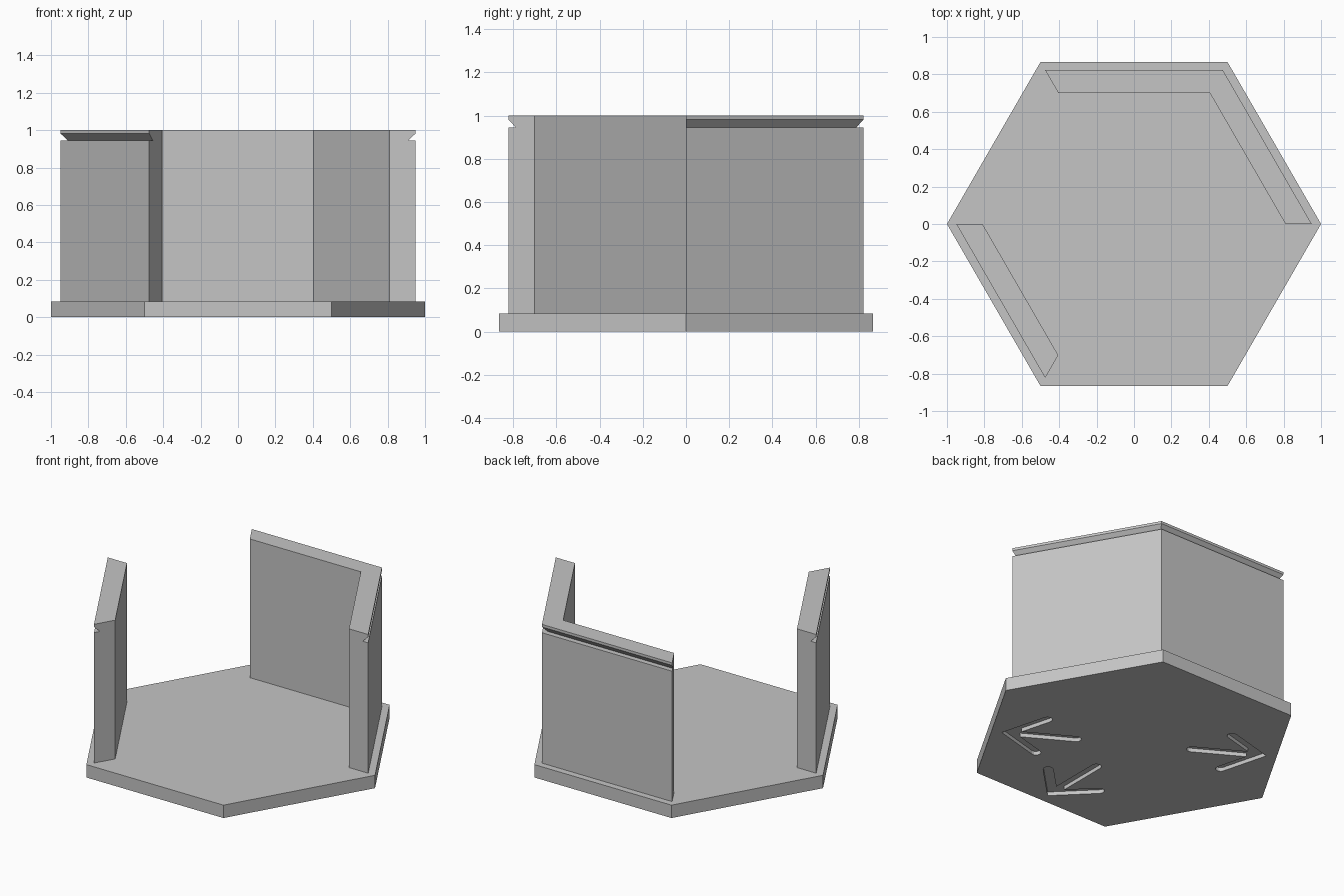
import bpy
import bmesh
from math import cos, sin, pi, radians, sqrt
from mathutils import Matrix, Vector

cube = bpy.data.objects.get("Cube")
if cube:
    bpy.data.objects.remove(cube, do_unlink=True)

BASE_TOP = 0.085

grey = bpy.data.materials.new("plain_grey")
grey.use_nodes = True
colour = (0.56, 0.56, 0.56, 1)
grey.diffuse_color = colour
for node in grey.node_tree.nodes:
    if node.type == 'BSDF_PRINCIPLED':
        node.inputs["Base Color"].default_value = colour


def finish(name, bm):
    bmesh.ops.recalc_face_normals(bm, faces=bm.faces[:])
    mesh = bpy.data.meshes.new(name)
    bm.to_mesh(mesh)
    bm.free()
    mesh.materials.append(grey)
    obj = bpy.data.objects.new(name, mesh)
    bpy.context.collection.objects.link(obj)
    return obj


def prism(name, outline, low, high, turn=0.0):
    """Extrude a flat outline between two heights, turned about z."""
    bm = bmesh.new()
    face = bm.faces.new([bm.verts.new((x, y, low)) for x, y in outline])
    top = bmesh.ops.extrude_face_region(bm, geom=[face])["geom"]
    moved = [g for g in top if isinstance(g, bmesh.types.BMVert)]
    bmesh.ops.translate(bm, verts=moved, vec=(0, 0, high - low))
    bmesh.ops.rotate(bm, verts=bm.verts[:], cent=(0, 0, 0),
                     matrix=Matrix.Rotation(turn, 3, 'Z'))
    return finish(name, bm)


def wall(name, degrees):
    """Sweep the grooved wall section around the given hexagon corners."""
    section = [(0.81, 0.08), (0.95, 0.08), (0.95, 0.945), (0.91, 0.945),
               (0.95, 0.983), (0.95, 1.0), (0.81, 1.0)]
    bm = bmesh.new()
    rings = [[bm.verts.new((r * cos(radians(d)), r * sin(radians(d)), z))
              for r, z in section] for d in degrees]
    n = len(section)
    for a, b in zip(rings, rings[1:]):
        for i in range(n):
            j = (i + 1) % n
            bm.faces.new((a[i], a[j], b[j], b[i]))
    bm.faces.new(rings[0])
    bm.faces.new(rings[-1])
    return finish(name, bm)


def arc(centre, radius, start, end, steps=6):
    return [(centre[0] + radius * cos(start + (end - start) * i / steps),
             centre[1] + radius * sin(start + (end - start) * i / steps))
            for i in range(steps + 1)]


def arrow_outline(half=0.03, corner=0.76, barb=0.2, tail=0.35):
    """Round-ended arrow along +x, mirrored about its shaft."""
    mitre = half * sqrt(2)
    upper = [(corner + mitre, 0)]
    upper += arc((corner - barb, barb), half, pi / 4, 5 * pi / 4)
    upper += [(corner - mitre - half, half)]
    upper += arc((tail, 0), half, pi / 2, pi, 4)
    return upper + [(x, -y) for x, y in reversed(upper[1:-1])]


# Hexagonal base plate
hexagon = [(cos(i * pi / 3), sin(i * pi / 3)) for i in range(6)]
base = prism("base_plate", hexagon, 0, BASE_TOP)

# Arrow recesses underneath, one toward each open side
cutters = []
for degrees in (-30, 150, 270):
    cutter = prism("arrow_cutter", arrow_outline(), -0.05, 0.025, radians(degrees))
    cutter.hide_render = True
    cut = base.modifiers.new("arrow_recess", 'BOOLEAN')
    cut.operation = 'DIFFERENCE'
    cut.solver = 'EXACT'
    cut.object = cutter
    cutters.append(cutter)

# Bake the recesses and drop the cutters
evaluated = base.evaluated_get(bpy.context.evaluated_depsgraph_get())
baked = bpy.data.meshes.new_from_object(evaluated)
base.modifiers.clear()
base.data = baked
for cutter in cutters:
    bpy.data.objects.remove(cutter, do_unlink=True)

# Grooved walls: an angled pair at the back and a single one at the front
wall("back_corner_wall", (0, 60, 120))
wall("front_side_wall", (180, 240))
